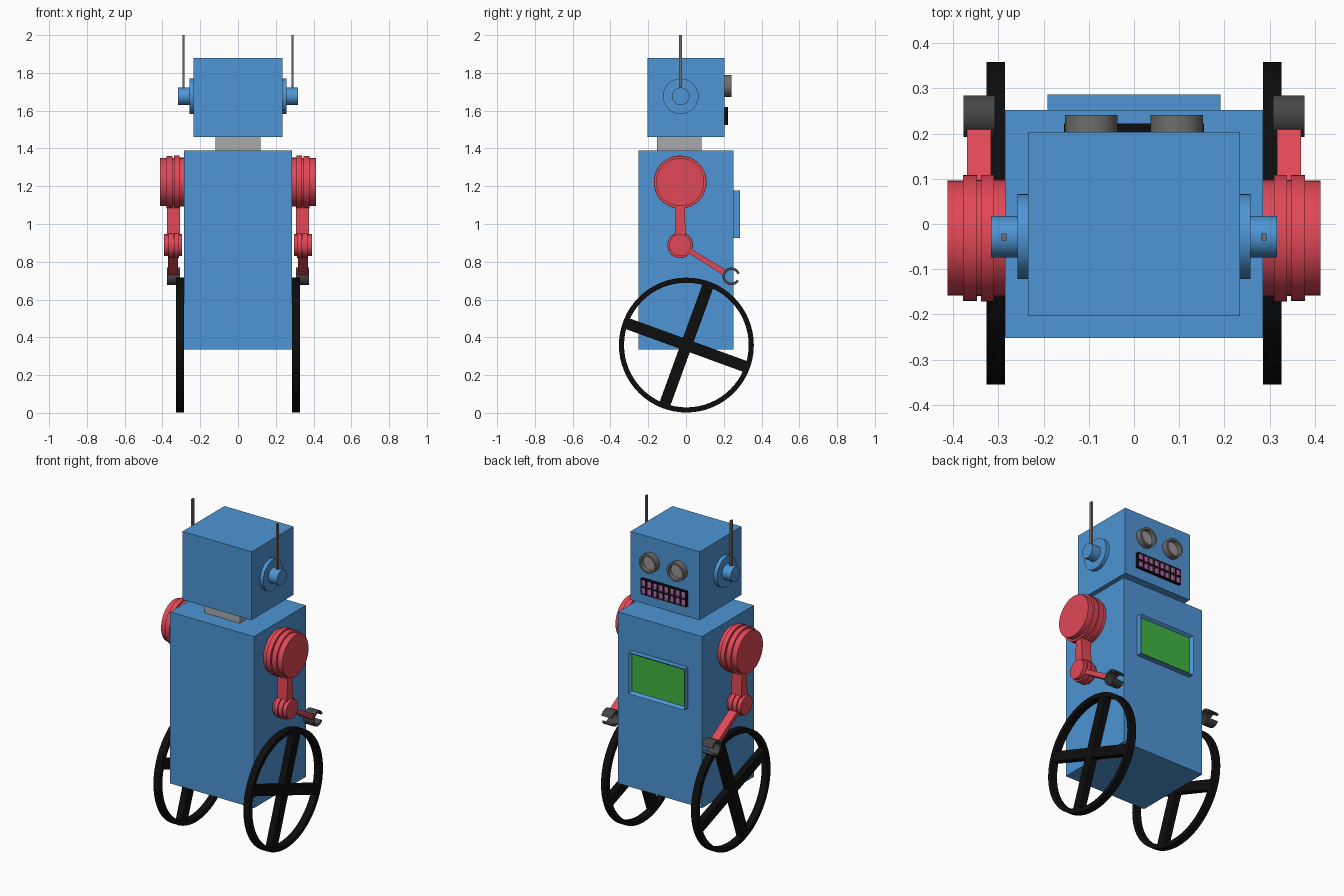
import bpy, bmesh, math
from mathutils import Matrix, Vector

if "Cube" in bpy.data.objects:
    bpy.data.objects.remove(bpy.data.objects["Cube"])

PI = math.pi

def material(name, r, g, b):
    m = bpy.data.materials.new(name)
    m.diffuse_color = (r, g, b, 1)
    m.use_nodes = True
    m.node_tree.nodes["Principled BSDF"].inputs["Base Color"].default_value = m.diffuse_color
    return m

BLUE = material("blue paint", 0.075, 0.30, 0.66)
RED = material("red paint", 0.75, 0.065, 0.095)
BLACK = material("black rubber", 0.004, 0.004, 0.004)
DARK = material("dark grey metal", 0.06, 0.06, 0.06)
GREY = material("mid grey metal", 0.16, 0.155, 0.15)
LENS = material("lens grey", 0.32, 0.31, 0.30)
NECK = material("light grey", 0.40, 0.40, 0.40)
GREEN = material("screen green", 0.05, 0.45, 0.055)
PINK = material("mouth pink", 0.48, 0.15, 0.42)

def finish(bm, name, mats, smooth=False):
    bmesh.ops.recalc_face_normals(bm, faces=bm.faces[:])
    me = bpy.data.meshes.new(name)
    bm.to_mesh(me)
    bm.free()
    for m in mats:
        me.materials.append(m)
    if smooth:
        me.shade_smooth()
        me.set_sharp_from_angle(angle=math.radians(30))
    ob = bpy.data.objects.new(name, me)
    bpy.context.collection.objects.link(ob)
    return ob

def add_box(bm, lo, hi):
    lo, hi = Vector(lo), Vector(hi)
    mat = Matrix.Translation((lo + hi) / 2) @ Matrix.Diagonal((*(hi - lo), 1))
    return bmesh.ops.create_cube(bm, size=1, matrix=mat)["verts"]

def box(name, lo, hi, mat):
    bm = bmesh.new()
    add_box(bm, lo, hi)
    return finish(bm, name, [mat])

def lathe(name, profile, origin, axis, mats, inner=None, n=48):
    """Revolve (distance, radius) points about an axis; inner = first segment of second colour."""
    rot = Vector((0, 0, 1)).rotation_difference(Vector(axis)).to_matrix().to_4x4()
    mat = Matrix.Translation(origin) @ rot
    bm = bmesh.new()
    rings = [[bm.verts.new(mat @ Vector((r * math.cos(2 * PI * i / n), r * math.sin(2 * PI * i / n), d)))
              for i in range(n)] for d, r in profile]
    for a, b in zip(rings, rings[1:]):
        for i in range(n):
            j = (i + 1) % n
            bm.faces.new((a[i], a[j], b[j], b[i]))
    bm.faces.new(rings[0])
    cap = bm.faces.new(rings[-1])
    if inner:
        cap.material_index = 1
    return finish(bm, name, mats, True)

def limb(name, p, q, w0, w1, x, wx, mat):
    """Tapered square bar in the yz plane from p to q."""
    p, q = Vector(p), Vector(q)
    d = (q - p).normalized()
    nrm = Vector((-d.y, d.x))
    pts = [p + nrm * w0 / 2, p - nrm * w0 / 2, q - nrm * w1 / 2, q + nrm * w1 / 2]
    return prism(name, [pts], x - wx / 2, x + wx / 2, mat)

def prism(name, loops, x0, x1, mat):
    """Extrude quads given in the yz plane along x."""
    bm = bmesh.new()
    for pts in loops:
        a = [bm.verts.new((x0, u, v)) for u, v in pts]
        b = [bm.verts.new((x1, u, v)) for u, v in pts]
        bm.faces.new(a)
        bm.faces.new(b)
        for i in range(len(a)):
            j = (i + 1) % len(a)
            bm.faces.new((a[i], a[j], b[j], b[i]))
    return finish(bm, name, [mat])

def ring(name, c, r_in, r_out, a0, a1, x0, x1, mat, n=64):
    """Rectangular-section ring or arc in the yz plane."""
    closed = abs(a1 - a0 - 2 * PI) < 1e-4
    bm = bmesh.new()
    secs = []
    for i in range(n if closed else n + 1):
        t = a0 + (a1 - a0) * i / n
        secs.append([bm.verts.new((x, c[0] + r * math.cos(t), c[1] + r * math.sin(t)))
                     for x, r in ((x0, r_in), (x1, r_in), (x1, r_out), (x0, r_out))])
    pairs = list(zip(secs, secs[1:])) + ([(secs[-1], secs[0])] if closed else [])
    for a, b in pairs:
        for k in range(4):
            l = (k + 1) % 4
            bm.faces.new((a[k], a[l], b[l], b[k]))
    if not closed:
        bm.faces.new(secs[0])
        bm.faces.new(secs[-1])
    return finish(bm, name, [mat], True)

# Trunk, neck and head
box("body", (-0.285, -0.252, 0.335), (0.285, 0.252, 1.39), BLUE)
box("neck", (-0.12, -0.153, 1.38), (0.12, 0.082, 1.47), NECK)
box("head", (-0.235, -0.204, 1.46), (0.235, 0.204, 1.88), BLUE)

# Chest screen: raised blue frame with a sunken green face
bm = bmesh.new()
add_box(bm, (-0.191, 0.24, 0.925), (0.191, 0.287, 1.178))
bm.normal_update()
front = max(bm.faces, key=lambda f: f.calc_center_median().y)
bmesh.ops.inset_region(bm, faces=[front], thickness=0.018, depth=-0.018)
front.material_index = 1
finish(bm, "chest_screen", [BLUE, GREEN])

# Mouth: black grille with 8 x 2 sunken pink cells
bm = bmesh.new()
W, H, Z = 0.155, 0.0475, 1.571
bmesh.ops.create_grid(bm, x_segments=8, y_segments=2, size=1,
                      matrix=Matrix.Translation((0, 0.223, Z)) @ Matrix.Rotation(-PI / 2, 4, 'X')
                      @ Matrix.Diagonal((W, H, 1, 1)))
cells = bm.faces[:]
rim = [e for e in bm.edges if e.is_boundary]
ext = bmesh.ops.extrude_edge_only(bm, edges=rim)["geom"]
bmesh.ops.translate(bm, vec=(0, -0.025, 0), verts=[v for v in ext if isinstance(v, bmesh.types.BMVert)])
bm.normal_update()
bmesh.ops.inset_individual(bm, faces=cells, thickness=0.007)
for f in cells:
    f.material_index = 1
    bmesh.ops.inset_individual(bm, faces=[f], thickness=0.0005, depth=0)
    for v in f.verts:
        v.co.y = 0.215
finish(bm, "mouth_grille", [BLACK, PINK])

for s, side in ((-1, "left"), (1, "right")):
    # Eye tube with sunken lens
    lathe(side + "_eye", [(0, 0.058), (0.043, 0.058), (0.043, 0.046), (0.018, 0.044)],
          (s * 0.0945, 0.198, 1.73), (0, 1, 0), [GREY, LENS], inner=True)
    # Ear disc, knob and antenna
    lathe(side + "_ear", [(0.225, 0.094), (0.258, 0.094), (0.258, 0.046), (0.317, 0.046)],
          (0, -0.028, 1.676), (s, 0, 0), [BLUE])
    xa = s * 0.288
    box(side + "_antenna", (xa - 0.0055, -0.0365, 1.69), (xa + 0.0055, -0.0205, 2.0), GREY)
    # Stepped shoulder and elbow drums
    lathe(side + "_shoulder", [(0.275, 0.129), (0.31, 0.129), (0.31, 0.14), (0.339, 0.14), (0.339, 0.128),
                               (0.348, 0.128), (0.348, 0.139), (0.379, 0.139), (0.379, 0.127), (0.413, 0.127)],
          (0, -0.031, 1.222), (s, 0, 0), [RED])
    lathe(side + "_elbow", [(0.297, 0.058), (0.313, 0.058), (0.313, 0.068), (0.336, 0.068), (0.336, 0.06),
                            (0.342, 0.06), (0.342, 0.067), (0.367, 0.067), (0.367, 0.058), (0.391, 0.058)],
          (0, -0.031, 0.888), (s, 0, 0), [RED])
    # Arm bars
    limb(side + "_upper_arm", (-0.031, 1.16), (-0.031, 0.89), 0.046, 0.06, s * 0.342, 0.068, RED)
    limb(side + "_forearm", (-0.02, 0.882), (0.203, 0.744), 0.024, 0.032, s * 0.343, 0.053, RED)
    # Open claw
    ring(side + "_claw", (0.24, 0.723), 0.034, 0.047, math.radians(20), math.radians(328),
         s * 0.308, s * 0.377, DARK, 32)
    # Wheel rim and crossed spokes
    c = Vector((0.002, 0.359))
    ring(side + "_wheel_rim", c, 0.33, 0.357, 0, 2 * PI, s * 0.285, s * 0.327, BLACK)
    for k, a in enumerate((math.radians(70), math.radians(-20))):
        d = Vector((math.cos(a), math.sin(a))) * 0.338
        limb(f"{side}_wheel_spoke_{k + 1}", c - d, c + d, 0.06, 0.06, s * 0.306, 0.041 - 0.002 * k, BLACK)
